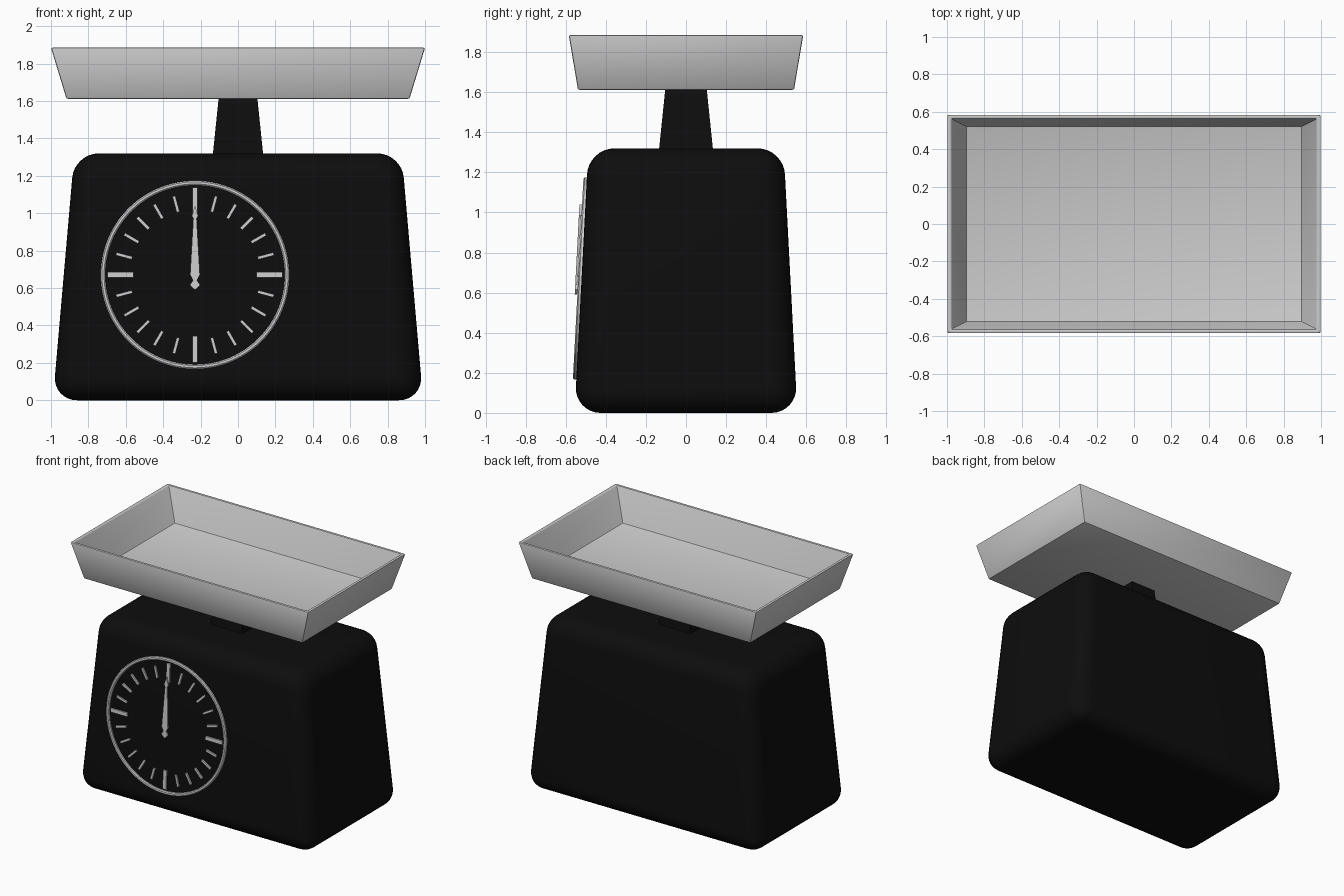
import bpy, bmesh, math
from mathutils import Matrix, Vector

if "Cube" in bpy.data.objects:
    bpy.data.objects.remove(bpy.data.objects["Cube"])

black = bpy.data.materials.new("black_enamel")
black.diffuse_color = (0.004, 0.004, 0.004, 1)
black.use_nodes = True
black.node_tree.nodes["Principled BSDF"].inputs["Base Color"].default_value = black.diffuse_color


def finish(bm, name, mat=None, bevel=0, segments=2, matrix=None, angle=35):
    """Round edges if asked, then turn the bmesh into a smooth-by-angle object."""
    bmesh.ops.recalc_face_normals(bm, faces=bm.faces)
    if bevel:
        bmesh.ops.bevel(bm, geom=bm.edges[:], offset=bevel, segments=segments,
                        profile=0.5, affect='EDGES', clamp_overlap=True)
    mesh = bpy.data.meshes.new(name)
    bm.to_mesh(mesh)
    bm.free()
    ob = bpy.data.objects.new(name, mesh)
    bpy.context.collection.objects.link(ob)
    if mat:
        mesh.materials.append(mat)
    if matrix:
        ob.matrix_world = matrix
    bpy.ops.object.select_all(action='DESELECT')
    ob.select_set(True)
    bpy.context.view_layer.objects.active = ob
    bpy.ops.object.shade_smooth_by_angle(angle=math.radians(angle))
    return ob


def rect_stack(levels):
    """Skin a stack of rectangles given as (half x, half y, z), capped at both ends."""
    bm = bmesh.new()
    loops = [[bm.verts.new((sx * hx, sy * hy, z))
              for sx, sy in ((-1, -1), (1, -1), (1, 1), (-1, 1))]
             for hx, hy, z in levels]
    for a, b in zip(loops, loops[1:]):
        for i in range(4):
            j = (i + 1) % 4
            bm.faces.new((a[i], a[j], b[j], b[i]))
    bm.faces.new(loops[0])
    bm.faces.new(loops[-1])
    return bm


def prism(bm, outline, z0, z1):
    """Extrude a flat outline between two heights."""
    lo = [bm.verts.new((x, y, z0)) for x, y in outline]
    hi = [bm.verts.new((x, y, z1)) for x, y in outline]
    bm.faces.new(lo[::-1])
    bm.faces.new(hi)
    n = len(outline)
    for i in range(n):
        j = (i + 1) % n
        bm.faces.new((lo[i], lo[j], hi[j], hi[i]))


# tapered rounded housing and neck
finish(rect_stack([(0.99, 0.556, 0), (0.875, 0.487, 1.32)]),
       "housing", black, bevel=0.13, segments=8)
finish(rect_stack([(0.136, 0.136, 1.30), (0.103, 0.103, 1.62)]), "neck", black)

# weighing tray: outer wall, rim, inner wall, floor
finish(rect_stack([(0.917, 0.539, 1.612), (1.0, 0.585, 1.885),
                   (0.976, 0.563, 1.885), (0.897, 0.523, 1.632)]),
       "tray", bevel=0.008, segments=2)

# dial frame lying on the sloped front face (local z points outward)
tilt = math.atan(0.069 / 1.32)
dial = (Matrix.Translation((-0.23, -0.521, 0.67))
        @ Matrix.Rotation(math.pi / 2 - tilt, 4, 'X'))

# dial ring, a lathed band
bm = bmesh.new()
profile = [(0.479, -0.01), (0.479, 0.011), (0.486, 0.017),
           (0.498, 0.017), (0.505, 0.011), (0.505, -0.01)]
steps = 96
rings = []
for k in range(steps):
    a = math.tau * k / steps
    rings.append([bm.verts.new((r * math.cos(a), r * math.sin(a), z)) for r, z in profile])
for k in range(steps):
    a, b = rings[k], rings[(k + 1) % steps]
    for i in range(len(profile)):
        j = (i + 1) % len(profile)
        bm.faces.new((a[i], a[j], b[j], b[i]))
finish(bm, "dial_ring", matrix=dial)

# 24 tick marks, longer at the quarters
bm = bmesh.new()
for k in range(24):
    r0, r1, w = (0.328, 0.468, 0.014) if k % 6 == 0 else (0.348, 0.436, 0.008)
    rot = Matrix.Rotation(math.tau * k / 24, 2)
    prism(bm, [rot @ Vector(p) for p in ((r0, -w), (r1, -w), (r1, w), (r0, w))], -0.005, 0.012)
finish(bm, "tick_marks", matrix=dial)

# needle with small arrow tip and diamond tail, mirrored outline
half = [(0.004, -0.08), (0.027, -0.055), (0.011, -0.03), (0.026, 0.0),
        (0.009, 0.30), (0.017, 0.315)]
bm = bmesh.new()
prism(bm, half + [(0, 0.37)] + [(-x, y) for x, y in reversed(half)], 0.018, 0.03)
finish(bm, "needle", matrix=dial)

# needle pivot
bm = bmesh.new()
prism(bm, [(0.016 * math.cos(math.tau * i / 16), 0.016 * math.sin(math.tau * i / 16))
           for i in range(16)], -0.005, 0.02)
finish(bm, "needle_pivot", matrix=dial)
